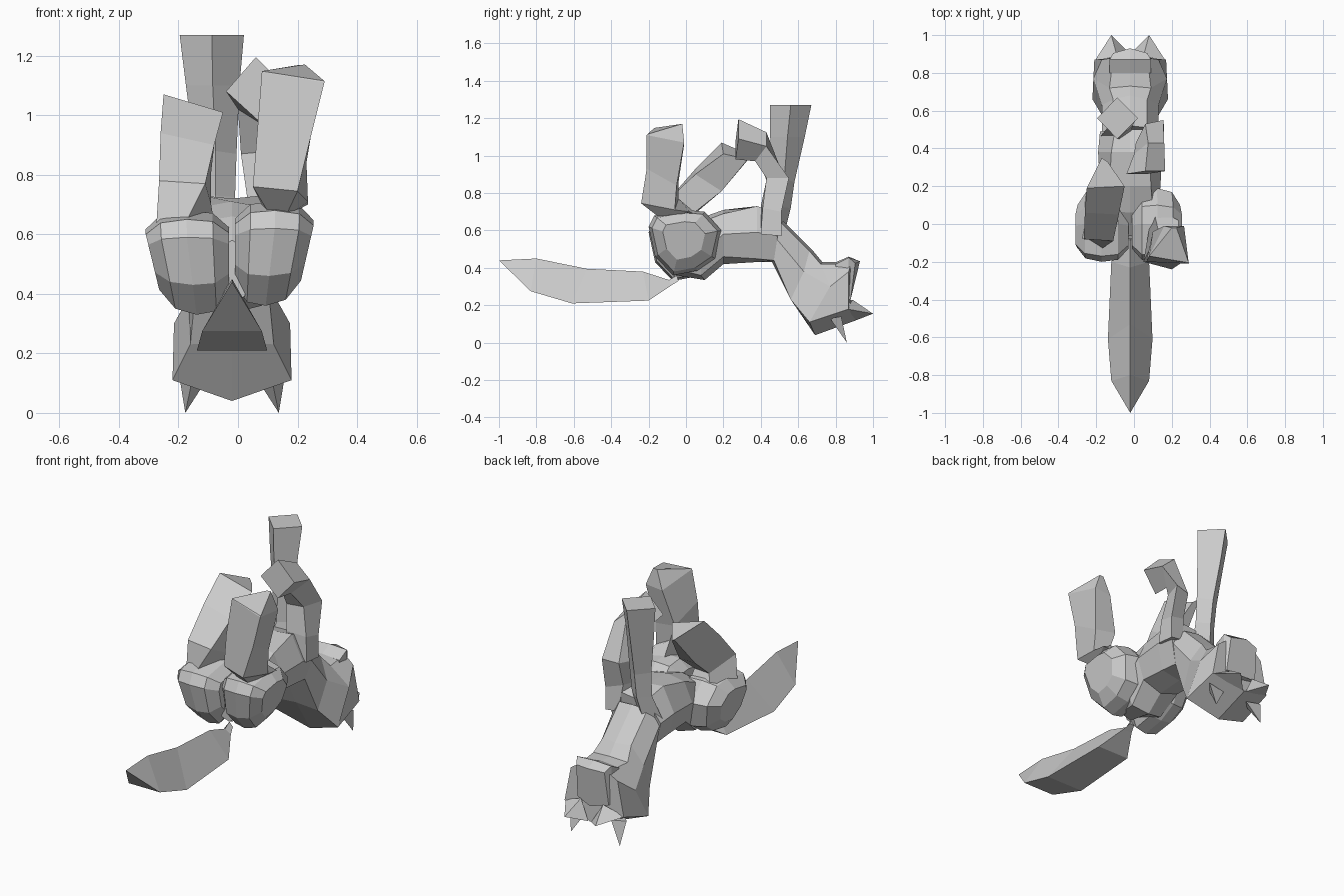
import bpy, bmesh

CX = -0.02  # mirror plane of the animal


def loft(name, rings):
    """Skin a list of equal-length point rings and cap both ends."""
    bm = bmesh.new()
    vs = [[bm.verts.new(p) for p in r] for r in rings]
    n = len(rings[0])
    for a, b in zip(vs, vs[1:]):
        for i in range(n):
            j = (i + 1) % n
            bm.faces.new((a[i], a[j], b[j], b[i]))
    bm.faces.new(vs[0])
    bm.faces.new(vs[-1])
    bmesh.ops.remove_doubles(bm, verts=bm.verts, dist=0.0005)
    bmesh.ops.recalc_face_normals(bm, faces=bm.faces)
    me = bpy.data.meshes.new(name)
    bm.to_mesh(me)
    bm.free()
    ob = bpy.data.objects.new(name, me)
    bpy.context.collection.objects.link(ob)
    return ob


def mirrored(half):
    """Full ring from a half profile of (x offset, y, z), centre points at both ends."""
    return ([(CX + x, y, z) for x, y, z in half] +
            [(CX - x, y, z) for x, y, z in half[-2:0:-1]])


def spike(name, base, tip):
    """Pointed three-sided part on each side of the head."""
    for label, s in (("left", -1), ("right", 1)):
        pts = [(CX + s * x, y, z) for x, y, z in base]
        t = (CX + s * tip[0], tip[1], tip[2])
        loft(f"{label}_{name}", [pts, [t] * 3])


# Tail: triangular section with a top ridge (hw, ridge y, ridge z, base y, base z)
tail = [(.015, -.05, .36, -.04, .33), (.03, -.09, .335, -.08, .305), (.10, -.23, .38, -.2, .225),
        (.118, -.53, .395, -.61, .21), (.10, -.80, .45, -.83, .275),
        (0, -1, .44, -1, .44)]
loft("tail", [[(CX, yt, zt), (CX - w, yb, zb), (CX + w, yb, zb)]
              for w, yt, zt, yb, zb in tail])

# Torso: half profiles from the back (underneath) to the belly (on top)
torso = [
    [(0, -.05, .36), (.05, -.08, .40), (.07, -.09, .48), (.05, -.08, .55), (0, -.06, .58)],
    [(0, .1, .335), (.10, .08, .36), (.15, .08, .48), (.12, .07, .64), (0, .06, .66)],
    [(0, .2, .42), (.12, .2, .46), (.16, .2, .58), (.11, .2, .69), (0, .2, .71)],
    [(0, .36, .43), (.12, .36, .45), (.17, .38, .59), (.10, .38, .73), (0, .38, .72)],
    [(0, .46, .43), (.12, .47, .44), (.16, .49, .57), (.08, .50, .69), (0, .50, .68)],
]
loft("torso", [mirrored(h) for h in torso])

# Head, tipped over backwards and widening to the cheeks
head = [
    [(0, .46, .43), (.12, .47, .44), (.15, .48, .56), (.09, .51, .64), (0, .52, .65)],
    [(0, .56, .24), (.14, .56, .23), (.15, .63, .38), (.09, .66, .49), (0, .68, .49)],
    [(0, .69, .04), (.20, .66, .11), (.195, .77, .30), (.11, .72, .42), (0, .73, .43)],
    [(0, .91, .12), (.19, .87, .18), (.15, .87, .38), (.09, .88, .42), (0, .90, .43)],
]
loft("head", [mirrored(h) for h in head])
spike("cheek_tuft", [(.19, .86, .18), (.01, .91, .12), (.07, .89, .23)], (.10, 1.0, .155))
spike("ear", [(.13, .77, .13), (.18, .83, .14), (.08, .83, .12)], (.157, .86, 0))

# Muzzle plate on the upper end of the head, rising to a central ridge
muzzle = [
    [(0, .80, .22), (.10, .80, .22), (.11, .80, .42), (0, .80, .43)],
    [(0, .87, .21), (.11, .86, .23), (.11, .87, .455), (0, .87, .46)],
    [(0, .91, .21), (.10, .88, .23), (.09, .905, .425), (0, .93, .435)],
]
loft("muzzle", [mirrored(h) for h in muzzle])

# Thighs: faceted rounds lofted sideways, flaring outwards towards the top
OUTLINE = [(-.2, .61), (-.17, .67), (0, .70), (.1, .69),
           (.19, .59), (.155, .44), (.06, .375), (-.07, .35), (-.165, .45)]
STEPS = [(0, .62), (.05, .94), (.13, 1.0), (.21, .90), (.255, .58)]
for label, s, dz, wide in (("left", -1, -.02, 1.06), ("right", 1, .01, 1.0)):
    rings = []
    for dx, k in STEPS:
        ring = []
        for y, z in OUTLINE:
            zz = .55 + (z - .55) * k
            flare = 1 + .9 * min(zz - .58, .04)
            ring.append((CX + s * (dx * flare * wide + .01), y * k - .02 * (1 - k), zz + dz))
        rings.append(ring)
    loft(f"{label}_thigh", rings)

# Hind feet: knee on the thigh, narrow ankle, broad raised sole
loft("right_hind_foot", [
    [(.11, -.12, .66), (.16, -.13, .66), (.235, .02, .70), (.10, .09, .66)],
    [(.05, -.20, .76), (.20, -.24, .745), (.235, -.06, .71), (.13, -.04, .77)],
    [(.065, -.20, .95), (.245, -.21, .93), (.23, -.05, .84), (.10, -.04, .86)],
    [(.08, -.17, 1.145), (.29, -.21, 1.11), (.265, -.01, 1.07), (.16, -.01, 1.06)],
    [(.08, -.17, 1.148), (.29, -.205, 1.115), (.225, -.02, 1.17), (.20, -.02, 1.168)],
])
loft("left_hind_foot", [
    [(-.275, -.08, .62), (-.17, -.13, .65), (-.08, .08, .64), (-.24, .12, .62)],
    [(-.265, -.08, .78), (-.11, -.09, .77), (-.09, .05, .70), (-.19, .06, .70)],
    [(-.26, .06, .94), (-.08, .05, .90), (-.09, .19, .81), (-.19, .19, .81)],
    [(-.25, .19, 1.07), (-.05, .20, 1.01), (-.14, .33, .98), (-.17, .35, 1.0)],
])


# Forelegs: diamond sections bending at the elbow and wrist
def diamond(x, w, lo, hi):
    """Ring with side corners at x +/- w, inner point lo and outer point hi as (y, z)."""
    my, mz = (lo[0] + hi[0]) / 2, (lo[1] + hi[1]) / 2
    return [(x - w, my, mz), (x, *hi), (x + w, my, mz), (x, *lo)]


loft("left_foreleg", [
    diamond(-.10, .08, (.40, .58), (.52, .56)),
    diamond(-.075, .065, (.46, .73), (.56, .72)),
    diamond(-.075, .07, (.47, .88), (.58, .86)),
    diamond(-.085, .09, (.45, 1.1), (.635, 1.1)),
    diamond(-.088, .108, (.45, 1.27), (.67, 1.27)),
])
loft("right_foreleg", [
    [(.03, .40, .58), (.08, .51, .58), (.16, .51, .57), (.16, .40, .58)],
    [(.03, .40, .73), (.06, .49, .73), (.16, .51, .70), (.15, .41, .72)],
    [(.01, .43, .87), (.06, .53, .87), (.155, .55, .88), (.12, .43, .88)],
    [(.00, .37, 1.02), (.075, .43, 1.125), (.16, .43, 1.05), (.08, .37, .97)],
    [(-.04, .265, 1.08), (.06, .28, 1.195), (.165, .28, 1.09), (.07, .265, .98)],
])
